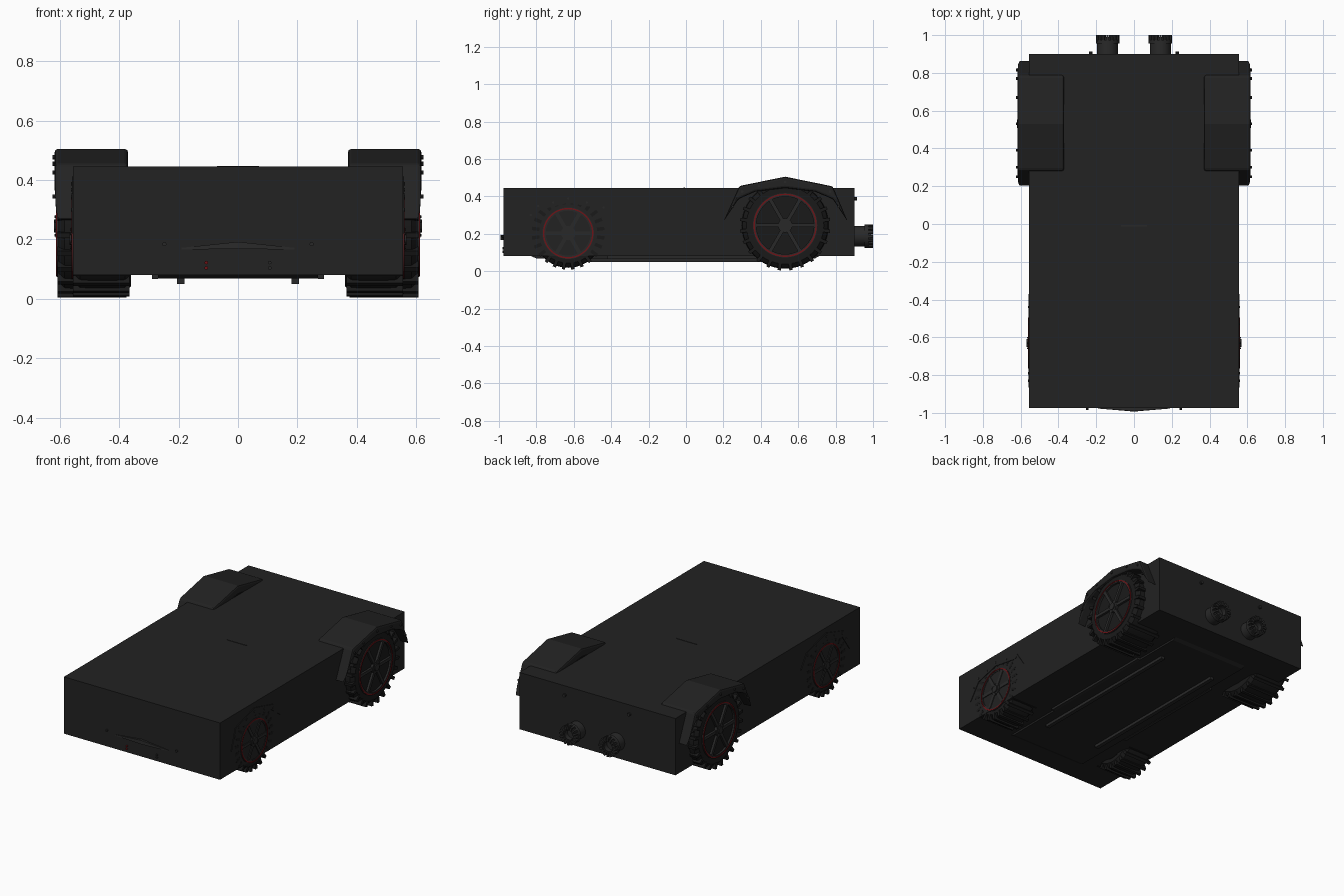
import bpy, bmesh, math
from mathutils import Vector, Matrix

if "Cube" in bpy.data.objects:
    bpy.data.objects.remove(bpy.data.objects["Cube"], do_unlink=True)


def material(name, r, g, b):
    m = bpy.data.materials.new(name)
    m.use_nodes = True
    m.diffuse_color = (r, g, b, 1)
    m.node_tree.nodes["Principled BSDF"].inputs["Base Color"].default_value = (r, g, b, 1)
    return m


PAINT = material("dark grey paint", 0.016, 0.016, 0.016)
RUBBER = material("black rubber", 0.010, 0.010, 0.010)
METAL = material("dark metal", 0.022, 0.022, 0.022)
RED = material("dark red trim", 0.16, 0.006, 0.008)


def finish(name, bm, mat, mirror=False, bevel=0, smooth=False):
    """Turn a bmesh into an object with its material and modifiers."""
    bmesh.ops.recalc_face_normals(bm, faces=bm.faces)
    me = bpy.data.meshes.new(name)
    bm.to_mesh(me)
    bm.free()
    me.materials.append(mat)
    ob = bpy.data.objects.new(name, me)
    bpy.context.collection.objects.link(ob)
    if bevel:
        b = ob.modifiers.new("bevel", "BEVEL")
        b.width, b.segments, b.limit_method = bevel, 2, "ANGLE"
    if mirror:
        ob.modifiers.new("mirror", "MIRROR")
    if smooth:
        bpy.ops.object.select_all(action="DESELECT")
        ob.select_set(True)
        bpy.context.view_layer.objects.active = ob
        bpy.ops.object.shade_smooth_by_angle(angle=math.radians(35))
    return ob


def add_box(bm, lo, hi, turn=None):
    lo, hi = Vector(lo), Vector(hi)
    m = Matrix.Translation((lo + hi) / 2) @ Matrix.Diagonal((*(hi - lo), 1))
    bmesh.ops.create_cube(bm, size=1, matrix=(turn or Matrix()) @ m)


def box(name, lo, hi, mat, **kw):
    bm = bmesh.new()
    add_box(bm, lo, hi)
    return finish(name, bm, mat, **kw)


def add_rod(bm, start, axis, length, radius, sides=10):
    """Cylinder from start along the x, y or z axis."""
    d = Vector([length if a == axis else 0 for a in "xyz"])
    rot = d.to_track_quat("Z", "Y").to_matrix().to_4x4()
    bmesh.ops.create_cone(bm, cap_ends=True, segments=sides, radius1=radius, radius2=radius,
                          depth=abs(length), matrix=Matrix.Translation(Vector(start) + d / 2) @ rot)


def lathe(name, profile, centre, mat, axis="x", sides=48, closed=True, **kw):
    """Spin (along, radius) points about a line parallel to x or y."""
    bm = bmesh.new()
    rings = []
    for k in range(sides):
        a = math.tau * k / sides
        ring = []
        for d, r in profile:
            c, s = r * math.cos(a), r * math.sin(a)
            p = (d, c, s) if axis == "x" else (c, d, s)
            ring.append(bm.verts.new(Vector(p) + Vector(centre)))
        rings.append(ring)
    n = len(profile)
    for k in range(sides):
        a, b = rings[k], rings[(k + 1) % sides]
        for i in range(n if closed else n - 1):
            j = (i + 1) % n
            bm.faces.new((a[i], a[j], b[j], b[i]))
    return finish(name, bm, mat, smooth=True, **kw)


def arch(name, outline, x0, x1, mat, **kw):
    """Prism of a side outline, from x0 to x1."""
    bm = bmesh.new()
    face = bm.faces.new([bm.verts.new((x0, y, z)) for y, z in outline])
    out = bmesh.ops.extrude_face_region(bm, geom=[face])["geom"]
    bmesh.ops.translate(bm, vec=(x1 - x0, 0, 0), verts=[v for v in out if isinstance(v, bmesh.types.BMVert)])
    return finish(name, bm, mat, mirror=True, **kw)


def studs(name, points, x, mat, radius=0.007, length=0.012):
    bm = bmesh.new()
    for y, z in points:
        add_rod(bm, (x, y, z), "x", length, radius, 8)
    return finish(name, bm, mat, mirror=True)


def wheel(prefix, y, z, radius, rim, x0, x1, face):
    c = (0, y, z)
    # Tyre with rounded shoulders
    lathe(prefix + "_tyres", [(x0, rim), (x0, radius - 0.025), (x0 + 0.02, radius - 0.003),
                              (x0 + 0.05, radius), (x1 - 0.05, radius), (x1 - 0.02, radius - 0.003),
                              (x1, radius - 0.025), (x1, rim)], c, RUBBER, mirror=True)
    # Tread lugs
    bm = bmesh.new()
    for k in range(24):
        turn = Matrix.Translation(c) @ Matrix.Rotation(math.tau * (k + 0.5) / 24, 4, "X")
        add_box(bm, (x0 + 0.005, -0.009, radius - 0.03), (x1 + 0.003, 0.009, radius + 0.010), turn)
    finish(prefix + "_tread", bm, RUBBER, mirror=True)
    # Recessed disc, rim and thin red ring
    bm = bmesh.new()
    add_rod(bm, (x0 + 0.02, y, z), "x", face - 0.012 - x0 - 0.02, rim + 0.003, 48)
    finish(prefix + "_wheel_discs", bm, RUBBER, mirror=True)
    lathe(prefix + "_rims", [(face - 0.03, rim - 0.014), (face, rim - 0.014),
                             (face, rim + 0.004), (face - 0.03, rim + 0.004)], c, METAL, mirror=True)
    lathe(prefix + "_red_rings", [(face - 0.01, rim - 0.006), (face + 0.003, rim - 0.006),
                                  (face + 0.003, rim + 0.001), (face - 0.01, rim + 0.001)],
          c, RED, mirror=True)
    # Six spokes, hub and hub cap
    bm = bmesh.new()
    for k in range(6):
        turn = Matrix.Translation(c) @ Matrix.Rotation(math.tau * (k + 0.5) / 6, 4, "X")
        add_box(bm, (face - 0.03, -0.010, 0.02), (face + 0.002, 0.010, rim - 0.010), turn)
    add_rod(bm, (face - 0.03, y, z), "x", 0.034, 0.038, 24)
    add_rod(bm, (face, y, z), "x", 0.010, 0.022, 24)
    finish(prefix + "_spokes", bm, METAL, mirror=True)
    ring = [(y + 0.031 * math.sin(math.tau * k / 6), z + 0.031 * math.cos(math.tau * k / 6)) for k in range(6)]
    studs(prefix + "_hub_bolts", ring, face, METAL, 0.004, 0.008)


# Body and underfloor
box("body", (-0.555, -0.975, 0.08), (0.555, 0.90, 0.445), PAINT)
arch("floor_plate", [(-0.84, 0.085), (-0.80, 0.068), (0.69, 0.068), (0.72, 0.085)], 0, 0.27, PAINT)
box("floor_rails", (0.18, -0.58, 0.05), (0.205, 0.50, 0.075), METAL, mirror=True)
box("side_rails", (0.27, -0.42, 0.066), (0.29, 0.38, 0.085), METAL, mirror=True)
box("roof_bar", (-0.07, -0.014, 0.44), (0.07, -0.006, 0.448), METAL)

# Wheels
wheel("rear", 0.53, 0.245, 0.232, 0.168, 0.37, 0.605, 0.610)
wheel("front", -0.63, 0.203, 0.185, 0.134, 0.36, 0.553, 0.558)

# Rear fenders: angular arches with drooping pointed tips
arch("rear_fenders", [(0.20, 0.265), (0.285, 0.455), (0.53, 0.505), (0.785, 0.453), (0.865, 0.265),
                      (0.785, 0.385), (0.69, 0.425), (0.53, 0.445), (0.37, 0.425), (0.28, 0.385)],
     0.37, 0.618, PAINT, bevel=0.012)
studs("rear_fender_studs", [(0.25, 0.345), (0.30, 0.425), (0.39, 0.455), (0.53, 0.477),
                            (0.67, 0.455), (0.77, 0.425), (0.815, 0.345)], 0.612, METAL)

# Front fenders: thin trim lying on the body sides
arch("front_fenders", [(-0.865, 0.22), (-0.82, 0.355), (-0.63, 0.412), (-0.43, 0.36), (-0.37, 0.27),
                       (-0.46, 0.335), (-0.63, 0.365), (-0.79, 0.325)], 0.545, 0.559, PAINT)
studs("front_fender_studs", [(-0.83, 0.30), (-0.79, 0.348), (-0.71, 0.367), (-0.63, 0.388),
                             (-0.53, 0.367), (-0.44, 0.340)], 0.55, METAL, 0.006)

# Twin exhausts with ribbed ends
for side, x in (("left", 0.14), ("right", -0.14)):
    lathe(side + "_exhaust", [(0.89, 0.055), (0.955, 0.055), (0.955, 0.062), (0.975, 0.062),
                              (0.975, 0.052), (0.99, 0.052), (0.99, 0.030), (0.96, 0.030), (0.96, 0.0005),
                              (0.89, 0.0005)], (x, 0, 0.187), METAL, axis="y", sides=32)
    bm = bmesh.new()
    for k in range(16):
        turn = Matrix.Translation((x, 0, 0.187)) @ Matrix.Rotation(math.tau * k / 16, 4, "Y")
        add_box(bm, (-0.006, 0.965, 0.035), (0.006, 1.0, 0.062), turn)
    finish(side + "_exhaust_ribs", bm, METAL)

# Rear bolts
bm = bmesh.new()
add_rod(bm, (0.23, 0.89, 0.387), "y", 0.024, 0.010)
finish("rear_bolts", bm, METAL, mirror=True)

# Front nose strip: shallow winged plate
bm = bmesh.new()
rows = [[bm.verts.new(p) for p in ((0, y, 0.192), (0.19, -0.977, 0.172), (0.19, -0.977, 0.166), (0, y - 0.002, 0.168))]
        for y in (-0.97, -0.991)]
for v in rows[0]:
    v.co.y = -0.97
bm.faces.new(rows[0])
bm.faces.new(rows[1])
for i in range(1, 4):
    j = (i + 1) % 4
    if i != 3:
        bm.faces.new((rows[0][i], rows[0][j], rows[1][j], rows[1][i]))
bm.faces.new((rows[0][0], rows[0][1], rows[1][1], rows[1][0]))
finish("nose_strip", bm, METAL, mirror=True)

# Front bolts and lamp dots
bm = bmesh.new()
add_rod(bm, (0.248, -0.97, 0.184), "y", -0.015, 0.007)
finish("front_bolts", bm, METAL, mirror=True)
for name, x, mat in (("left_front_dots", 0.107, METAL), ("right_front_dots", -0.107, RED)):
    bm = bmesh.new()
    for z in (0.104, 0.122):
        add_rod(bm, (x, -0.97, z), "y", -0.012, 0.006)
    finish(name, bm, mat)
